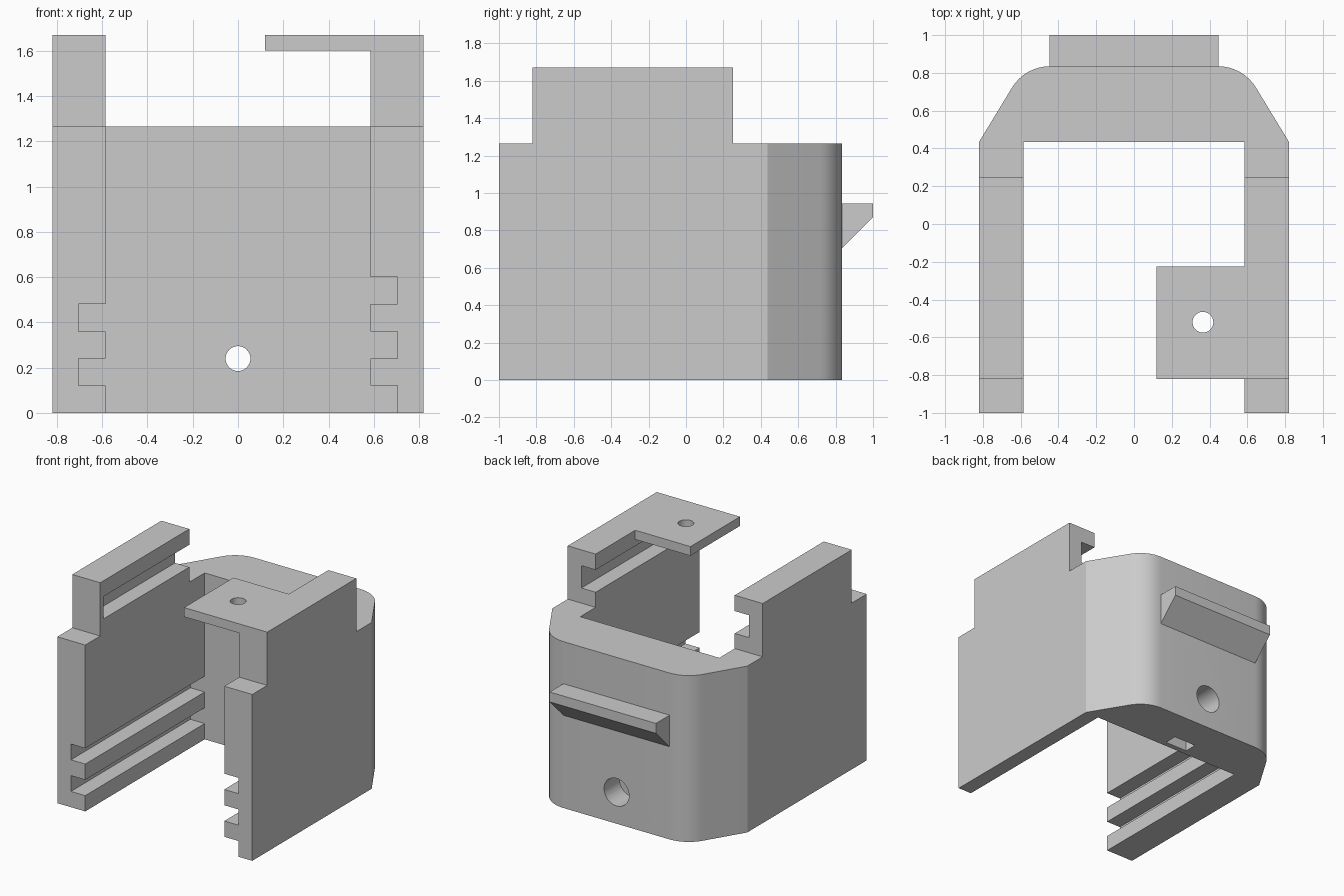
import bpy, bmesh, math

cube = bpy.data.objects.get("Cube")
if cube:
    bpy.data.objects.remove(cube, do_unlink=True)

grey = bpy.data.materials.new("plain_grey")
grey.use_nodes = True
GREY = (0.6, 0.6, 0.6, 1)
grey.diffuse_color = GREY
grey.node_tree.nodes["Principled BSDF"].inputs["Base Color"].default_value = GREY

PLACE = {"x": lambda a, b, h: (h, a, b),
         "y": lambda a, b, h: (a, h, b),
         "z": lambda a, b, h: (a, b, h)}


def prism(name, outline, axis, lo, hi):
    """Extrude a flat outline along an axis from lo to hi."""
    bm = bmesh.new()
    ends = [[bm.verts.new(PLACE[axis](a, b, h)) for a, b in outline] for h in (lo, hi)]
    for end in ends:
        bm.faces.new(end)
    n = len(outline)
    for i in range(n):
        j = (i + 1) % n
        bm.faces.new((ends[0][i], ends[0][j], ends[1][j], ends[1][i]))
    bmesh.ops.recalc_face_normals(bm, faces=bm.faces)
    mesh = bpy.data.meshes.new(name)
    bm.to_mesh(mesh)
    bm.free()
    mesh.materials.append(grey)
    obj = bpy.data.objects.new(name, mesh)
    bpy.context.collection.objects.link(obj)
    return obj


def box(name, x, y, z):
    x, y = sorted(x), sorted(y)
    return prism(name, [(x[0], y[0]), (x[1], y[0]), (x[1], y[1]), (x[0], y[1])], "z", *z)


def rod(name, a, b, r, axis, lo, hi):
    turn = [i * math.tau / 32 for i in range(32)]
    return prism(name, [(a + r * math.cos(t), b + r * math.sin(t)) for t in turn], axis, lo, hi)


def cut(target, cutters):
    """Subtract each cutter from the target, then discard it."""
    bpy.context.view_layer.objects.active = target
    for c in cutters:
        c.hide_render = True
        mod = target.modifiers.new("cut", "BOOLEAN")
        mod.operation, mod.solver, mod.object = "DIFFERENCE", "EXACT", c
        bpy.ops.object.modifier_apply(modifier=mod.name)
        bpy.data.objects.remove(c, do_unlink=True)


OUT, INN, DEEP = 0.82, 0.585, 0.705     # outer wall, inner wall, groove floor
FRONT, INBACK, BACK = -1.0, 0.435, 0.835
TOP, PEAK = 1.265, 1.67

# U-shaped body with chamfered, rounded back corners
R = 0.235
arc = [(0.445 + R * math.sin(t), BACK - R + R * math.cos(t))
       for t in [math.radians(60 - 7.5 * i) for i in range(9)]]
half = [(INN, INBACK), (INN, FRONT), (OUT, FRONT), (OUT, INBACK)] + arc
body = prism("body", half + [(-x, y) for x, y in reversed(half)], "z", 0, TOP)

# Staggered card grooves, bolt hole with recess, and nut slot from below
cutters = []
for side, bottoms in ((-1, (0.12, 0.36)), (1, (0, 0.24, 0.48))):
    for z in bottoms:
        cutters.append(box("groove_cutter", (side * 0.5, side * DEEP), (-1.1, INBACK),
                           (z or -0.1, z + 0.12)))
cutters += [rod("bolt_cutter", 0, 0.24, 0.055, "y", 0.3, 0.95),
            rod("recess_cutter", 0, 0.24, 0.105, "y", 0.65, 0.95),
            box("nut_slot_cutter", (-0.095, 0.095), (0.475, 0.575), (-0.1, 0.34))]
cut(body, cutters)

# Upper rails, slotted on the inside and closed at the front
for side, word in ((-1, "right"), (1, "left")):
    rail = box(word + "_rail", (side * INN, side * OUT), (-0.82, 0.25), (TOP, PEAK))
    cut(rail, [box("slot_cutter", (side * 0.5, side * DEEP), (-0.78, 0.4), (1.38, 1.55))])

# Mounting tab with its screw hole
tab = box("mounting_tab", (0.12, INN), (-0.82, -0.225), (1.6, PEAK))
cut(tab, [rod("screw_cutter", 0.365, -0.52, 0.055, "z", 1.5, 1.8)])

# Wedge ledge on the back
prism("back_ledge", [(BACK, 0.705), (BACK, 0.945), (1, 0.945), (1, 0.87)], "x", -0.447, 0.447)

# Smooth the rounded corners and holes, keep the edges sharp
bpy.ops.object.select_all(action="DESELECT")
for obj in (body, tab):
    obj.select_set(True)
bpy.context.view_layer.objects.active = body
bpy.ops.object.shade_smooth_by_angle(angle=math.radians(25))
